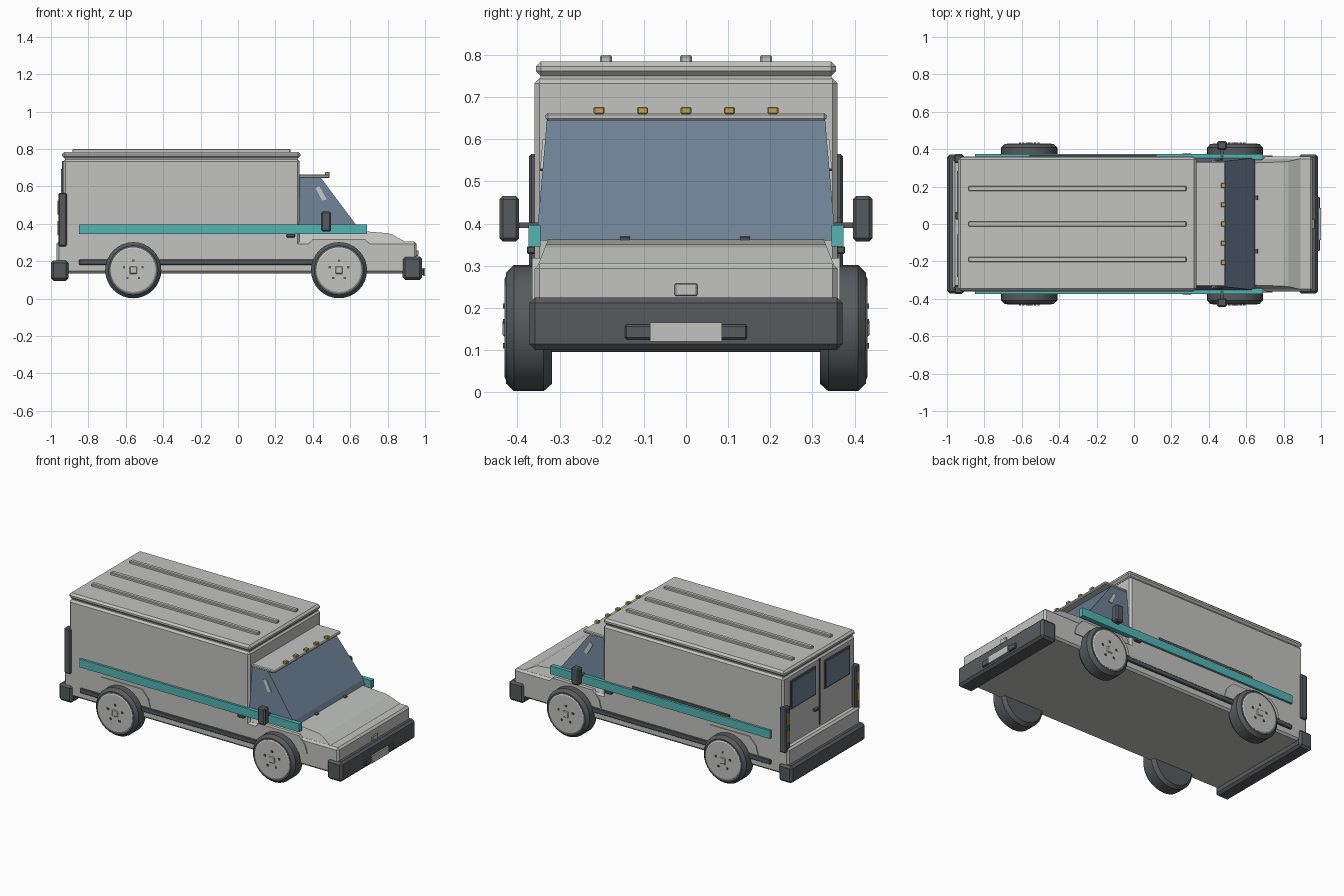
import bpy, bmesh, math
from mathutils import Matrix, Vector

if "Cube" in bpy.data.objects:
    bpy.data.objects.remove(bpy.data.objects["Cube"])


def material(name, r, g, b):
    m = bpy.data.materials.new(name)
    m.diffuse_color = (r, g, b, 1)
    m.use_nodes = True
    m.node_tree.nodes["Principled BSDF"].inputs["Base Color"].default_value = m.diffuse_color
    return m


LIGHT = material("light_grey_paint", 0.54, 0.55, 0.53)
DARK = material("dark_grey_rubber", 0.095, 0.105, 0.112)
GLASS = material("blue_glass", 0.155, 0.22, 0.30)
TEAL = material("teal_stripe", 0.085, 0.46, 0.45)
AMBER = material("amber_lamp", 0.53, 0.37, 0.09)


def finish(name, bm, mat, bevel=0.0):
    bmesh.ops.recalc_face_normals(bm, faces=bm.faces)
    if bevel:
        bmesh.ops.bevel(bm, geom=bm.edges[:], offset=bevel, segments=1, affect='EDGES')
    me = bpy.data.meshes.new(name)
    bm.to_mesh(me)
    bm.free()
    me.materials.append(mat)
    ob = bpy.data.objects.new(name, me)
    bpy.context.collection.objects.link(ob)
    return ob


def box(name, x, y, z, mat, bevel=0.0):
    """Box from (min, max) ranges."""
    bm = bmesh.new()
    bmesh.ops.create_cube(bm, size=1)
    for v in bm.verts:
        for i, r in enumerate((x, y, z)):
            v.co[i] = (r[0] + r[1]) / 2 + v.co[i] * abs(r[1] - r[0])
    return finish(name, bm, mat, bevel)


def prism(name, profile, y0, y1, mat, bevel=0.0):
    """Extrude an x-z profile along y; y0 and y1 may be functions of z."""
    f0 = y0 if callable(y0) else lambda z: y0
    f1 = y1 if callable(y1) else lambda z: y1
    bm = bmesh.new()
    a = [bm.verts.new((x, f0(z), z)) for x, z in profile]
    b = [bm.verts.new((x, f1(z), z)) for x, z in profile]
    n = len(profile)
    bm.faces.new(a)
    bm.faces.new(b[::-1])
    for i in range(n):
        bm.faces.new((a[i], b[i], b[(i + 1) % n], a[(i + 1) % n]))
    return finish(name, bm, mat, bevel)


def lathe(name, rings, x, z, side, mat, seg=32):
    """Closed solid of revolution about a y axis; rings are (radius, y)."""
    bm = bmesh.new()
    loops = []
    for r, y in rings:
        loops.append([bm.verts.new((x + r * math.cos(2 * math.pi * i / seg), side * y,
                                    z + r * math.sin(2 * math.pi * i / seg))) for i in range(seg)])
    for p, q in zip(loops, loops[1:]):
        for i in range(seg):
            j = (i + 1) % seg
            bm.faces.new((p[i], p[j], q[j], q[i]))
    bm.faces.new(loops[0])
    bm.faces.new(loops[-1])
    ob = finish(name, bm, mat)
    bpy.context.view_layer.objects.active = ob
    ob.select_set(True)
    bpy.ops.object.shade_smooth_by_angle(angle=math.radians(25))
    ob.select_set(False)
    return ob


# Body: lower shell, hood, cargo box and roof cap
box("lower_body", (-0.97, 0.955), (-0.36, 0.36), (0.135, 0.305), LIGHT, 0.012)


def hood_width(z):
    return 0.352 - max(0, z - 0.30) * 0.4


prism("hood", [(0.32, 0.29), (0.91, 0.29), (0.89, 0.306), (0.825, 0.343), (0.80, 0.35),
               (0.65, 0.362), (0.32, 0.362)], lambda z: -hood_width(z), hood_width, LIGHT)
box("cargo_box", (-0.935, 0.33), (-0.36, 0.36), (0.28, 0.745), LIGHT, 0.012)
box("roof_gutter", (-0.925, 0.32), (-0.345, 0.345), (0.735, 0.765), LIGHT)
box("roof_cap", (-0.94, 0.333), (-0.356, 0.356), (0.75, 0.785), LIGHT, 0.012)
for y in (-0.19, 0, 0.19):
    box("roof_rib", (-0.885, 0.28), (y - 0.014, y + 0.014), (0.78, 0.80), LIGHT, 0.004)


# Glazed cab and its roof visor
def cab_width(z):
    return 0.33 + (0.65 - z) * 0.086


prism("cab_glass", [(0.325, 0.36), (0.648, 0.36), (0.635, 0.39), (0.44, 0.65), (0.325, 0.65)],
      lambda z: -cab_width(z), cab_width, GLASS)
box("cab_visor", (0.325, 0.49), (-0.333, 0.333), (0.645, 0.663), LIGHT, 0.005)
for i in range(-2, 3):
    y = i * 0.103
    box("marker_lamp", (0.465, 0.49), (y - 0.013, y + 0.013), (0.66, 0.677), AMBER, 0.003)
for y in (-0.145, 0.14):
    prism("wiper", [(0.64, 0.355), (0.665, 0.355), (0.66, 0.366), (0.64, 0.37)],
          y - 0.012, y + 0.012, DARK)

# Bumpers, number plate and hood latch
box("front_bumper", (0.88, 0.985), (-0.372, 0.372), (0.10, 0.225), DARK, 0.014)
box("bumper_bar", (0.975, 0.995), (-0.145, 0.145), (0.125, 0.16), DARK, 0.004)
box("number_plate", (0.99, 1.0), (-0.085, 0.085), (0.12, 0.165), LIGHT)
box("hood_latch", (0.945, 0.965), (-0.027, 0.027), (0.228, 0.258), LIGHT, 0.003)
box("rear_bumper", (-1.0, -0.905), (-0.372, 0.372), (0.095, 0.205), DARK, 0.014)

# Rear doors
box("rear_door_seam", (-0.94, -0.93), (-0.006, 0.006), (0.32, 0.735), DARK)
for s in (-1, 1):
    box("rear_window_frame", (-0.942, -0.93), (s * 0.045, s * 0.295), (0.525, 0.705), DARK)
    box("rear_window", (-0.946, -0.936), (s * 0.057, s * 0.283), (0.537, 0.693), GLASS)
    box("tail_lamp_bar", (-0.96, -0.915), (s * 0.325, s * 0.373), (0.28, 0.565), DARK, 0.006)
    for z in (0.34, 0.45):
        box("tail_lamp", (-0.965, -0.95), (s * 0.337, s * 0.361), (z, z + 0.075), AMBER, 0.002)
box("rear_door_handle", (-0.955, -0.93), (0.025, 0.065), (0.425, 0.44), DARK, 0.003)

# Both sides: stripe, rub strip, handle, quarter trim, mirror, wheels
for s in (-1, 1):
    box("side_stripe", (-0.85, 0.69), (s * 0.345, s * 0.374), (0.345, 0.397), TEAL)
    box("rub_strip", (-0.85, 0.45), (s * 0.35, s * 0.371), (0.18, 0.21), DARK, 0.004)
    box("door_handle", (0.26, 0.305), (s * 0.35, s * 0.378), (0.328, 0.346), DARK, 0.003)
    trim = [(0.415, 0.59), (0.435, 0.60), (0.475, 0.53), (0.45, 0.525)]
    prism("window_trim", trim, lambda z: s * (cab_width(z) - 0.01),
          lambda z: s * (cab_width(z) + 0.006), LIGHT)
    box("mirror_arm", (0.462, 0.478), (s * 0.34, s * 0.41), (0.39, 0.402), DARK)
    box("mirror", (0.445, 0.497), (s * 0.396, s * 0.443), (0.358, 0.465), DARK, 0.008)
    for x in (-0.56, 0.54):
        prism("wheel_arch", [(x - 0.20, 0.215), (x + 0.20, 0.215), (x + 0.185, 0.27), (x + 0.14, 0.318),
                             (x - 0.14, 0.318), (x - 0.185, 0.27)], s * 0.30, s * 0.366, LIGHT)
        lathe("tyre", [(0.125, 0.318), (0.132, 0.318), (0.15, 0.338), (0.15, 0.408), (0.132, 0.427),
                       (0.122, 0.427)], x, 0.15 + 0.002, s, DARK)
        lathe("wheel_disc", [(0.122, 0.40), (0.122, 0.428), (0.116, 0.431)], x, 0.152, s, LIGHT)
        box("hub_cap", (x - 0.02, x + 0.02), (s * 0.42, s * 0.436), (0.132, 0.172), LIGHT, 0.004)
        for k in range(5):
            a = math.radians(90 + 72 * k)
            lx, lz = x + 0.052 * math.cos(a), 0.152 + 0.052 * math.sin(a)
            box("lug_nut", (lx - 0.006, lx + 0.006), (s * 0.42, s * 0.435), (lz - 0.006, lz + 0.006), DARK)

# Sliding door rail on the far side only
box("sliding_door_rail", (-0.56, 0.12), (0.35, 0.368), (0.402, 0.416), DARK)
